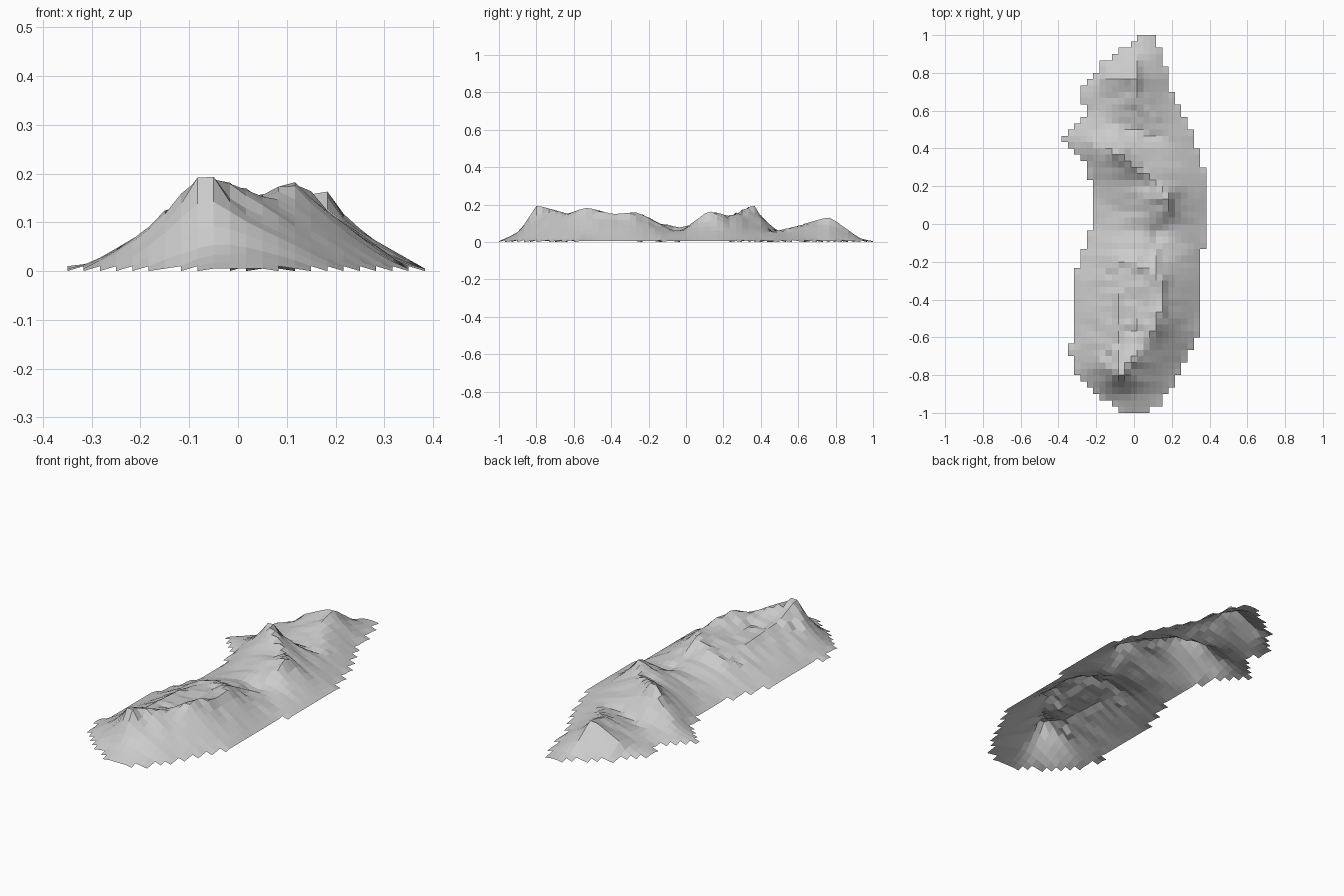
import bpy
from mathutils import Vector, noise

if "Cube" in bpy.data.objects:
    bpy.data.objects.remove(bpy.data.objects["Cube"])

NX, NY = 23, 60
S = 2 / NY

# coastline: (y, x) on the west and east shore
WEST = [(-1, -.05), (-.96, -.12), (-.87, -.22), (-.78, -.31), (-.66, -.35), (-.6, -.32), (-.28, -.31),
        (-.03, -.23), (.2, -.216), (.36, -.28), (.45, -.385), (.57, -.26), (.72, -.28), (.86, -.16),
        (1, .05)]
EAST = [(-1, .05), (-.95, .14), (-.83, .22), (-.56, .345), (-.14, .36), (-.1, .385), (.28, .385),
        (.32, .345), (.48, .32), (.68, .21), (.87, .15), (1, .11)]

# summits shared by several crests
south_peak = (-.066, -.80, .193)
rim_end = (.13, -.27, .158)
east_peak = (.183, .13, .163)
middle_peak = (-.066, .36, .193)
north_peak = (0, .76, .13)

# crest lines between the summits
south_rim = [south_peak, (.05, -.63, .147), (.115, -.53, .182), (.15, -.40, .147), rim_end]
west_rim = [south_peak, (-.1, -.66, .135), (-.08, -.37, .12)]
shelf = [rim_end, (0, -.2, .125), (-.09, -.21, .1), (-.14, -.27, .068)]
south_spur = [south_peak, (-.18, -.70, .078)]
basin = [(0, -.57, .12), (.05, -.38, .125)]
saddle = [rim_end, (.12, -.08, .058), (.14, -.01, .058), east_peak]
middle_crest = [east_peak, (.1, .23, .135), middle_peak, (-.13, .4, .11), (-.2, .42, .06)]
valley = [(-.1, .54, .042), (.1, .46, .053)]
north_crest = [(.18, .46, .05), (.03, .64, .095), north_peak, (.03, .9, .03)]
north_spur = [north_peak, (-.15, .78, .06)]


def shore(table, y):
    for (y0, x0), (y1, x1) in zip(table, table[1:]):
        if y <= y1:
            return x0 + (x1 - x0) * (y - y0) / (y1 - y0)
    return table[-1][1]


def pos(i, j):
    return (i - NX / 2) * S, (j - NY / 2) * S


# land cells inside the coastline
cells = set()
for j in range(NY):
    for i in range(NX):
        x, y = pos(i + .5, j + .5)
        if shore(WEST, y) < x < shore(EAST, y):
            cells.add((i, j))

touch = {}
for i, j in cells:
    for p in ((i, j), (i + 1, j), (i, j + 1), (i + 1, j + 1)):
        touch[p] = touch.get(p, 0) + 1

# crest heights are pinned, shore heights stay near sea level
h = {p: 0.0 for p in touch}
fixed = set()
for line in (south_rim, west_rim, shelf, south_spur, basin, saddle, middle_crest, valley,
             north_crest, north_spur):
    for a, b in zip(line, line[1:]):
        for k in range(41):
            q = Vector(a).lerp(Vector(b), k / 40)
            p = (round(q.x / S + NX / 2), round(q.y / S + NY / 2))
            if touch.get(p) == 4:
                h[p] = max(h[p], q.z)
                fixed.add(p)
for p, n in touch.items():
    if n < 4:
        h[p] = max(0, n - 1) * .005
        fixed.add(p)

# slopes relax smoothly between crests and shore
free = [p for p in touch if p not in fixed]
for _ in range(400):
    for i, j in free:
        h[i, j] = (h[i - 1, j] + h[i + 1, j] + h[i, j - 1] + h[i, j + 1]) / 4

# small gullies on the slopes
for p in free:
    x, y = pos(*p)
    h[p] *= .97 + .14 * noise.noise(Vector((x * 7, y * 16, 3.1)))

# island surface
keys = list(touch)
index = {p: n for n, p in enumerate(keys)}
verts = [(*pos(*p), h[p]) for p in keys]
faces = [[index[i, j], index[i + 1, j], index[i + 1, j + 1], index[i, j + 1]] for i, j in sorted(cells)]
mesh = bpy.data.meshes.new("island_terrain")
mesh.from_pydata(verts, [], faces)
mesh.update()
bpy.context.collection.objects.link(bpy.data.objects.new("island_terrain", mesh))
